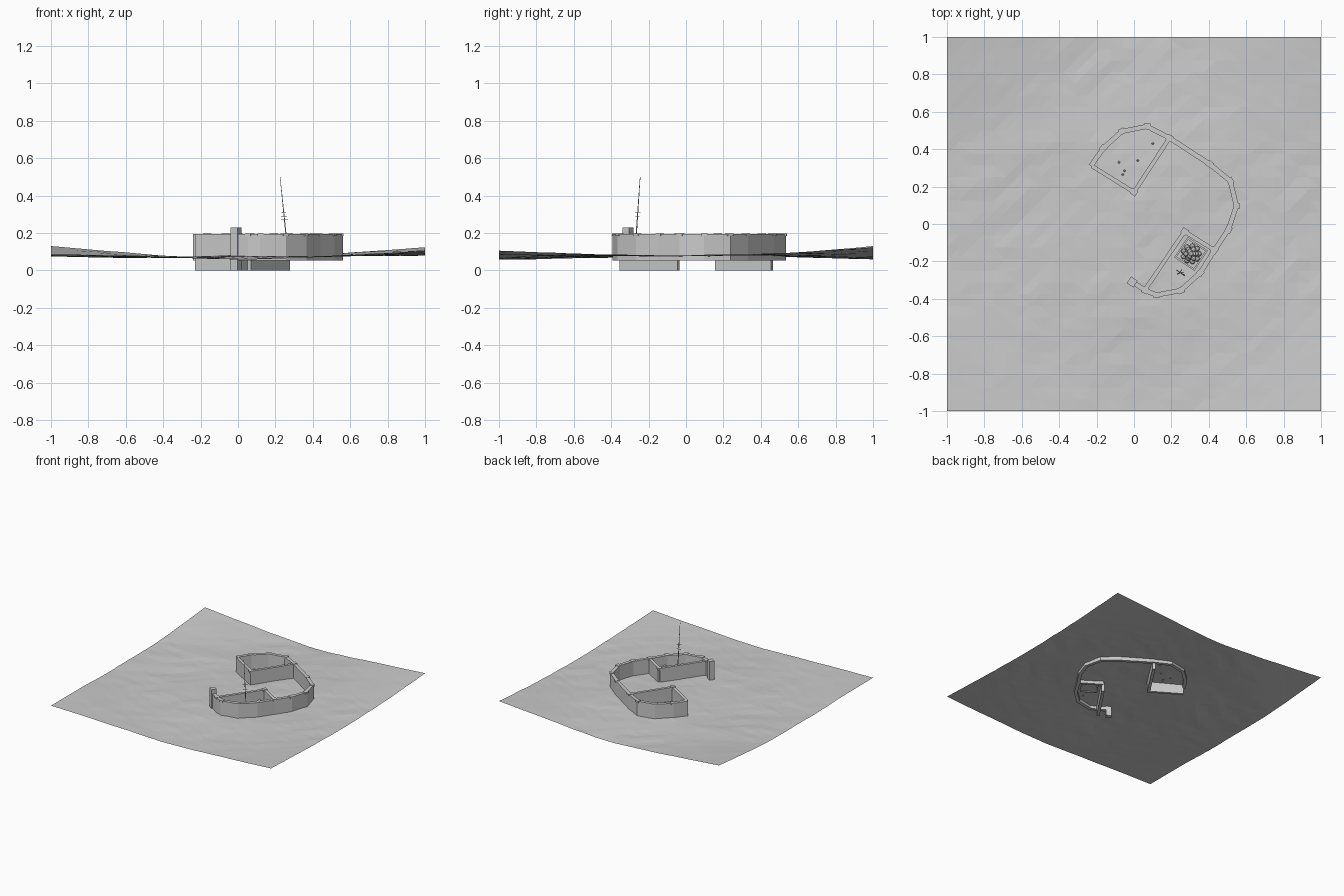
import bpy, bmesh, math, random
from mathutils import Vector, Matrix, noise

if "Cube" in bpy.data.objects:
    bpy.data.objects.remove(bpy.data.objects["Cube"])

random.seed(4)


def make(name, bm):
    me = bpy.data.meshes.new(name)
    bm.to_mesh(me)
    bm.free()
    ob = bpy.data.objects.new(name, me)
    bpy.context.collection.objects.link(ob)
    return ob


def box(bm, center, size, angle=0.0):
    m = Matrix.Translation(center) @ Matrix.Rotation(angle, 4, 'Z') @ Matrix.Diagonal((*size, 1))
    bmesh.ops.create_cube(bm, size=1, matrix=m)


def rod(bm, a, b, r1, r2, sides=6):
    a, b = Vector(a), Vector(b)
    d = b - a
    m = Matrix.Translation((a + b) / 2) @ d.to_track_quat('Z', 'Y').to_matrix().to_4x4()
    bmesh.ops.create_cone(bm, cap_ends=True, segments=sides, radius1=r1, radius2=r2,
                          depth=d.length, matrix=m)


def ground(x, y):
    # raised corners, sunken edges, gentle mound under the walls
    low = (1 - x) / 2 * 0.086 + (1 + x) / 2 * 0.105
    high = (1 - x) / 2 * 0.13 + (1 + x) / 2 * 0.123
    c = low * (1 - y) / 2 + high * (1 + y) / 2
    base = 0.057 + 0.015 * x * x
    w = abs(x * y) ** 1.4
    mound = 0.026 * math.exp(-((x - .15) ** 2 + (y - .05) ** 2) / 0.4)
    u, v = (x + y * .6), (y - x * .6)
    n = noise.noise((u * 1.6 + 3, v * 2.4, 1)) * 0.008 + noise.noise((u * 4, v * 9, 4)) * 0.005
    return base + (c - base) * w + mound + n * (1 - w)


def wall_run(name, pts, z0, z1, thick=0.026):
    # mitred wall following a path
    P = [Vector(p) for p in pts]
    bm = bmesh.new()
    rings = []
    for i, p in enumerate(P):
        d0 = (p - P[i - 1]).normalized() if i else None
        d1 = (P[i + 1] - p).normalized() if i + 1 < len(P) else d0
        d0 = d0 or d1
        t = (d0 + d1).normalized()
        n = Vector((-t.y, t.x)) * (thick / 2 / max(.3, t.dot(d1)))
        rings.append([bm.verts.new((*q, z)) for q, z in
                      ((p + n, z0), (p - n, z0), (p - n, z1), (p + n, z1))])
    for a, b in zip(rings, rings[1:]):
        for k in range(4):
            bm.faces.new((a[k], a[(k + 1) % 4], b[(k + 1) % 4], b[k]))
    bm.faces.new(rings[0])
    bm.faces.new(rings[-1])
    bmesh.ops.recalc_face_normals(bm, faces=bm.faces[:])
    return make(name, bm)


# Rolling terrain sheet
bm = bmesh.new()
bmesh.ops.create_grid(bm, x_segments=32, y_segments=32, size=1)
for v in bm.verts:
    v.co.z = ground(v.co.x, v.co.y)
bmesh.ops.triangulate(bm, faces=bm.faces[:])
make("terrain", bm)

# Curved outer wall and the inner room walls
outer = [(-.23, .31), (-.165, .405), (-.065, .495), (.07, .522), (.19, .46), (.405, .32),
         (.515, .23), (.547, .097), (.505, -.03), (.43, -.14), (.355, -.26), (.25, -.355),
         (.12, -.38), (.06, -.355), (-.01, -.31)]
wall_run("outer_wall", outer, 0.052, 0.195)
wall_run("upper_room_wall", [(-.225, .31), (0, .17), (.19, .46)], 0.0, 0.194, .022)
wall_run("lower_room_wall", [(.06, -.35), (.27, -.04)], 0.0, 0.194, .022)
wall_run("lower_room_end_wall", [(.27, -.04), (.43, -.14)], 0.052, 0.194, .022)

# Square caps at the wall bends
bm = bmesh.new()
for i in range(1, len(outer) - 1):
    a, p, b = outer[i - 1], outer[i], outer[i + 1]
    box(bm, (p[0], p[1], 0.191), (.033, .033, .014), math.atan2(b[1] - a[1], b[0] - a[0]))
for p in ((0, .17), (.27, -.04)):
    box(bm, (p[0], p[1], 0.191), (.033, .033, .014), math.radians(-33))
make("wall_caps", bm)

# Tall gate post at the open end
bm = bmesh.new()
box(bm, (-.01, -.31, .115), (.042, .042, .23), math.radians(-33))
make("gate_post", bm)

# Square crate: floor, raised rim and a stacked heap of balls
c, ang = Vector((.305, -.16, 0)), math.radians(-34)
rot = Matrix.Rotation(ang, 3, 'Z')
bm = bmesh.new()
box(bm, c + Vector((0, 0, .08)), (.12, .12, .02), ang)
make("crate_floor", bm)
bm = bmesh.new()
for s in (-1, 1):
    box(bm, c + rot @ Vector((s * .06, 0, .09)), (.01, .13, .05), ang)
    box(bm, c + rot @ Vector((0, s * .06, .09)), (.11, .01, .05), ang)
make("crate_rim", bm)


def ball(bm, p, r, sub=2):
    bmesh.ops.create_icosphere(bm, subdivisions=sub, radius=r, matrix=Matrix.Translation(p))


bm = bmesh.new()
for count, rad, z in ((9, .042, .103), (6, .027, .124), (3, .014, .142), (1, 0, .152)):
    for k in range(count):
        t = k * math.tau / count
        ball(bm, c + Vector((rad * math.cos(t), rad * math.sin(t), z)), .014)
make("stacked_balls", bm)

# Leaning pole with short cross pegs
foot, tip = Vector((.27, -.275, .06)), Vector((.225, -.245, .5))
bm = bmesh.new()
rod(bm, foot, tip, .004, .0015)
for z, a in ((.27, .2), (.29, -.6), (.31, .9)):
    p = foot.lerp(tip, (z - .06) / .44)
    d = Vector((math.cos(a), math.sin(a), 0)) * .018
    rod(bm, p - d, p + d, .002, .002, 5)
make("leaning_pole", bm)

# Scattered pebbles in the upper room
bm = bmesh.new()
for x, y in ((.1, .43), (.02, .34), (-.08, .33), (-.05, .285), (-.06, .265)):
    ball(bm, Vector((x, y, ground(x, y))), .007, 1)
make("pebbles", bm)
